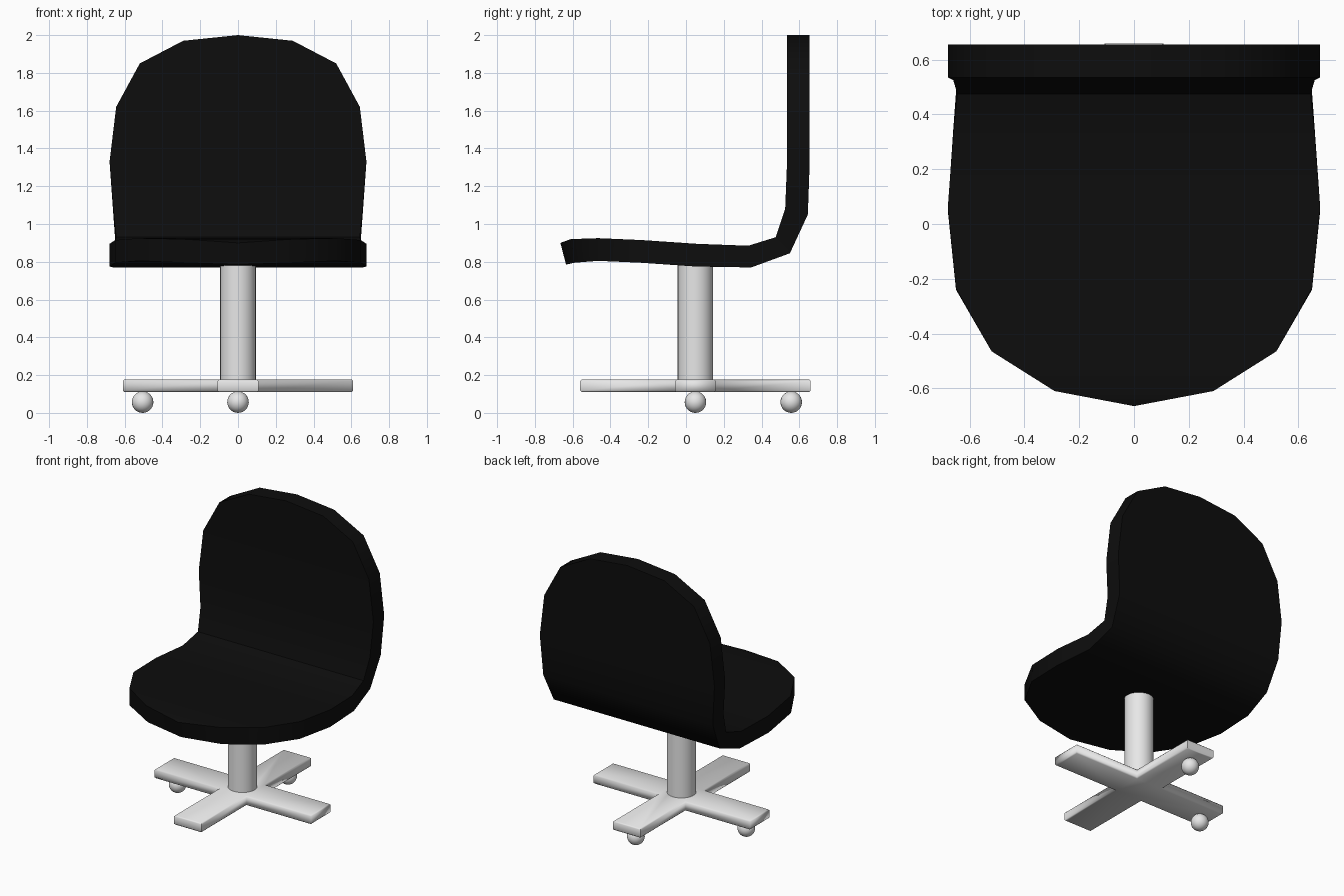
import bpy
import bmesh
from math import radians

old = bpy.data.objects.get("Cube")
if old:
    bpy.data.objects.remove(old, do_unlink=True)


def material(name, value):
    mat = bpy.data.materials.new(name)
    mat.use_nodes = True
    colour = (value, value, value, 1)
    mat.diffuse_color = colour
    mat.node_tree.nodes["Principled BSDF"].inputs["Base Color"].default_value = colour
    return mat


def finish(name, bm, mat, location=(0, 0, 0), sharp=None):
    bmesh.ops.recalc_face_normals(bm, faces=bm.faces)
    mesh = bpy.data.meshes.new(name)
    bm.to_mesh(mesh)
    bm.free()
    mesh.materials.append(mat)
    obj = bpy.data.objects.new(name, mesh)
    obj.location = location
    bpy.context.collection.objects.link(obj)
    bpy.ops.object.select_all(action="DESELECT")
    obj.select_set(True)
    bpy.context.view_layer.objects.active = obj
    if sharp is None:
        bpy.ops.object.shade_smooth()
    else:
        bpy.ops.object.shade_smooth_by_angle(angle=radians(sharp))
    return obj


black = material("black upholstery", 0.004)
metal = material("pale metal", 0.8)
CENTRE_Y = 0.05

# Seat shell: half width, upper (y, z), lower (y, z) from front tip to top of back
stations = [
    (0, (-0.665, 0.90), (-0.635, 0.785)),
    (0.29, (-0.61, 0.92), (-0.59, 0.795)),
    (0.52, (-0.465, 0.925), (-0.465, 0.805)),
    (0.65, (-0.235, 0.915), (-0.24, 0.795)),
    (0.68, (0.06, 0.895), (0.05, 0.775)),
    (0.66, (0.33, 0.885), (0.345, 0.77)),
    (0.645, (0.475, 0.93), (0.55, 0.845)),
    (0.66, (0.525, 1.08), (0.645, 1.05)),
    (0.68, (0.535, 1.33), (0.655, 1.33)),
]
for half, z in ((0.645, 1.62), (0.52, 1.85), (0.29, 1.97), (0, 2.0)):
    stations.append((half, (0.535, z), (0.655, z)))

bm = bmesh.new()
rings = []
for half, upper, lower in stations:
    ring = [bm.verts.new((x, *p)) for x, p in
            ((-half, upper), (half, upper), (half, lower), (-half, lower))]
    rings.append(ring)
for a, b in zip(rings, rings[1:]):
    for i in range(4):
        j = (i + 1) % 4
        bm.faces.new((a[i], a[j], b[j], b[i]))
# Pinch the two tips into single edges
bmesh.ops.remove_doubles(bm, verts=bm.verts, dist=0.0005)
finish("seat_shell", bm, black, sharp=50)

# Column
bm = bmesh.new()
bmesh.ops.create_cone(bm, cap_ends=True, segments=32, radius1=0.094,
                      radius2=0.094, depth=0.67)
finish("column", bm, metal, (0, CENTRE_Y, 0.475), sharp=40)

# Cross-shaped base with softened edges
bm = bmesh.new()
w, reach = 0.108, 0.61
outline = []
for dx, dy in ((1, 0), (0, 1), (-1, 0), (0, -1)):
    for along, side in ((w, -w), (reach, -w), (reach, w)):
        outline.append((along * dx - side * dy, along * dy + side * dx))
face = bm.faces.new([bm.verts.new((x, y, 0.11)) for x, y in outline])
raised = bmesh.ops.extrude_face_region(bm, geom=[face])["geom"]
bmesh.ops.translate(bm, vec=(0, 0, 0.066),
                    verts=[v for v in raised if isinstance(v, bmesh.types.BMVert)])
bmesh.ops.recalc_face_normals(bm, faces=bm.faces)
rims = [e for e in bm.edges if abs(e.verts[0].co.z - e.verts[1].co.z) < 0.001]
bmesh.ops.bevel(bm, geom=rims, offset=0.008, segments=1, affect="EDGES")
finish("cross_base", bm, metal, (0, CENTRE_Y, 0), sharp=60)

# Two ball casters, under the right and rear legs
for name, x, y in (("right_caster", -0.505, CENTRE_Y), ("rear_caster", 0, 0.557)):
    bm = bmesh.new()
    bmesh.ops.create_uvsphere(bm, u_segments=24, v_segments=14, radius=0.057)
    finish(name, bm, metal, (x, y, 0.057))
